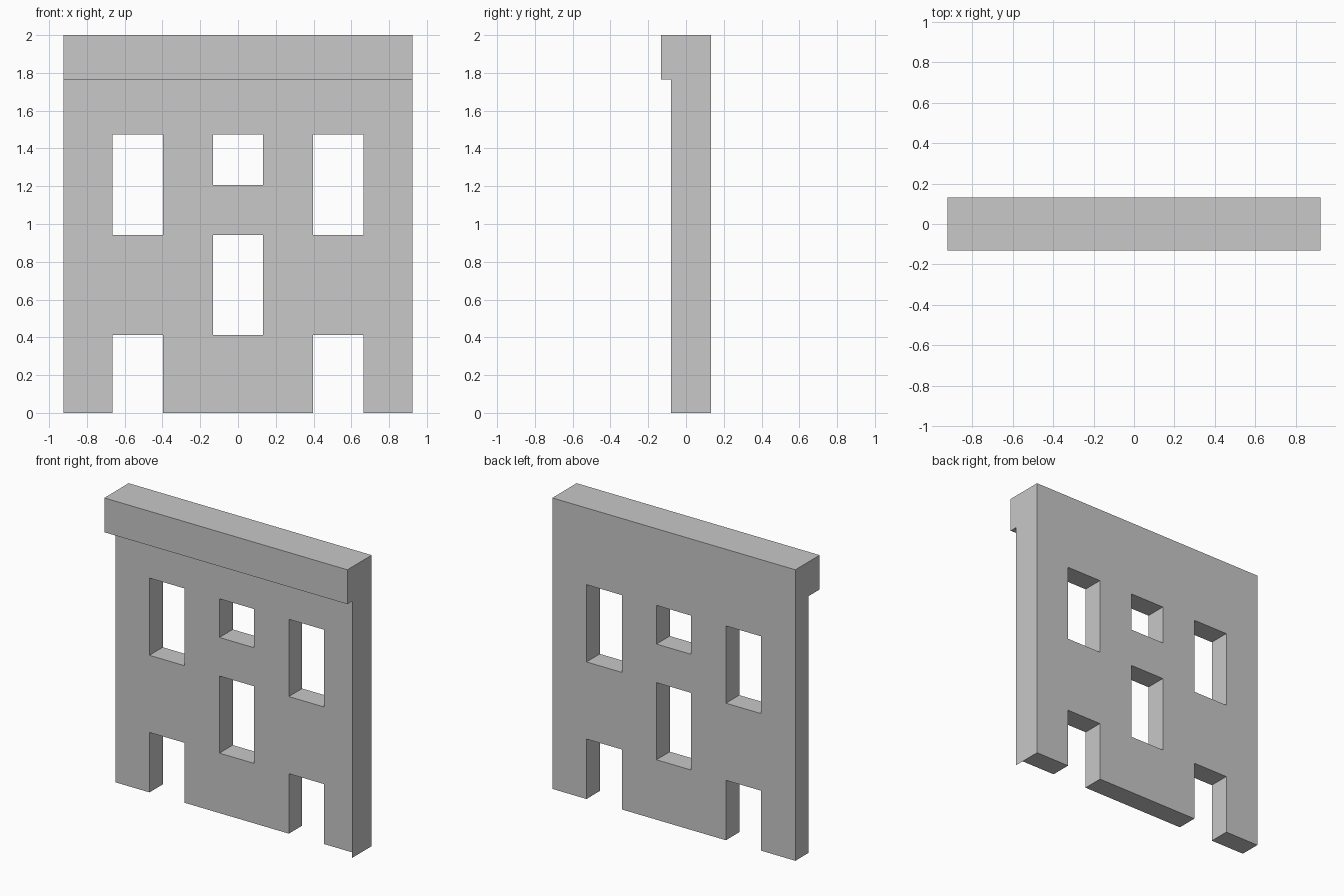
import bpy
import bmesh
import math
from mathutils import Vector

cube = bpy.data.objects.get("Cube")
if cube:
    bpy.data.objects.remove(cube, do_unlink=True)

# Single plaster colour
grey = bpy.data.materials.new("plain grey")
grey.use_nodes = True
colour = (0.58, 0.58, 0.58, 1)
grey.diffuse_color = colour
grey.node_tree.nodes["Principled BSDF"].inputs["Base Color"].default_value = colour

# Module lines of the facade: seven bays wide, six bands high
half = [0.132, 0.396, 0.664, 0.924]
xs = [-x for x in reversed(half)] + half
zs = [0, 0.412, 0.942, 1.207, 1.473, 1.764, 2]
CORNICE_FRONT, FLANGE_FRONT, WALL_FRONT, BACK = -0.132, -0.08, -0.013, 0.132

# Openings by (bay, band): doors, middle windows, tall side windows
openings = {(1, 0), (5, 0), (3, 1), (3, 3),
            (1, 2), (1, 3), (5, 2), (5, 3)}


def extrude(bm, faces, dy):
    """Push faces along y and return the moved faces."""
    out = bmesh.ops.extrude_face_region(bm, geom=faces)["geom"]
    verts = [g for g in out if isinstance(g, bmesh.types.BMVert)]
    bmesh.ops.translate(bm, vec=Vector((0, dy, 0)), verts=verts)
    return [g for g in out if isinstance(g, bmesh.types.BMFace)]


def finish(bm, name):
    """Turn a bmesh into a grey object."""
    mesh = bpy.data.meshes.new(name)
    bm.to_mesh(mesh)
    bm.free()
    mesh.materials.append(grey)
    bpy.context.collection.objects.link(bpy.data.objects.new(name, mesh))


# Back sheet with the openings left out
bm = bmesh.new()
grid = [[bm.verts.new((x, BACK, z)) for z in zs] for x in xs]
sheet = []
for i in range(len(xs) - 1):
    for j in range(len(zs) - 1):
        if (i, j) not in openings:
            sheet.append(bm.faces.new((grid[i][j], grid[i + 1][j],
                                       grid[i + 1][j + 1], grid[i][j + 1])))

# Wall thickness, keeping the back sheet closed
bmesh.ops.duplicate(bm, geom=sheet)
front = extrude(bm, sheet, WALL_FRONT - BACK)

# Projecting cornice along the top band
top_band = [f for f in front if f.calc_center_median().z > zs[-2]]
extrude(bm, top_band, CORNICE_FRONT - WALL_FRONT)

# Weld and merge the flat areas
bmesh.ops.remove_doubles(bm, verts=bm.verts[:], dist=0.0005)
bmesh.ops.recalc_face_normals(bm, faces=bm.faces[:])
bmesh.ops.dissolve_limit(bm, angle_limit=math.radians(1),
                         verts=bm.verts[:], edges=bm.edges[:])
finish(bm, "facade_wall")

# Paper-thin flange standing forward of the wall at its left end
bm = bmesh.new()
corners = [(FLANGE_FRONT, 0), (WALL_FRONT, 0),
           (WALL_FRONT, zs[-2]), (FLANGE_FRONT, zs[-2])]
bm.faces.new([bm.verts.new((xs[-1], y, z)) for y, z in corners])
finish(bm, "end_flange")
